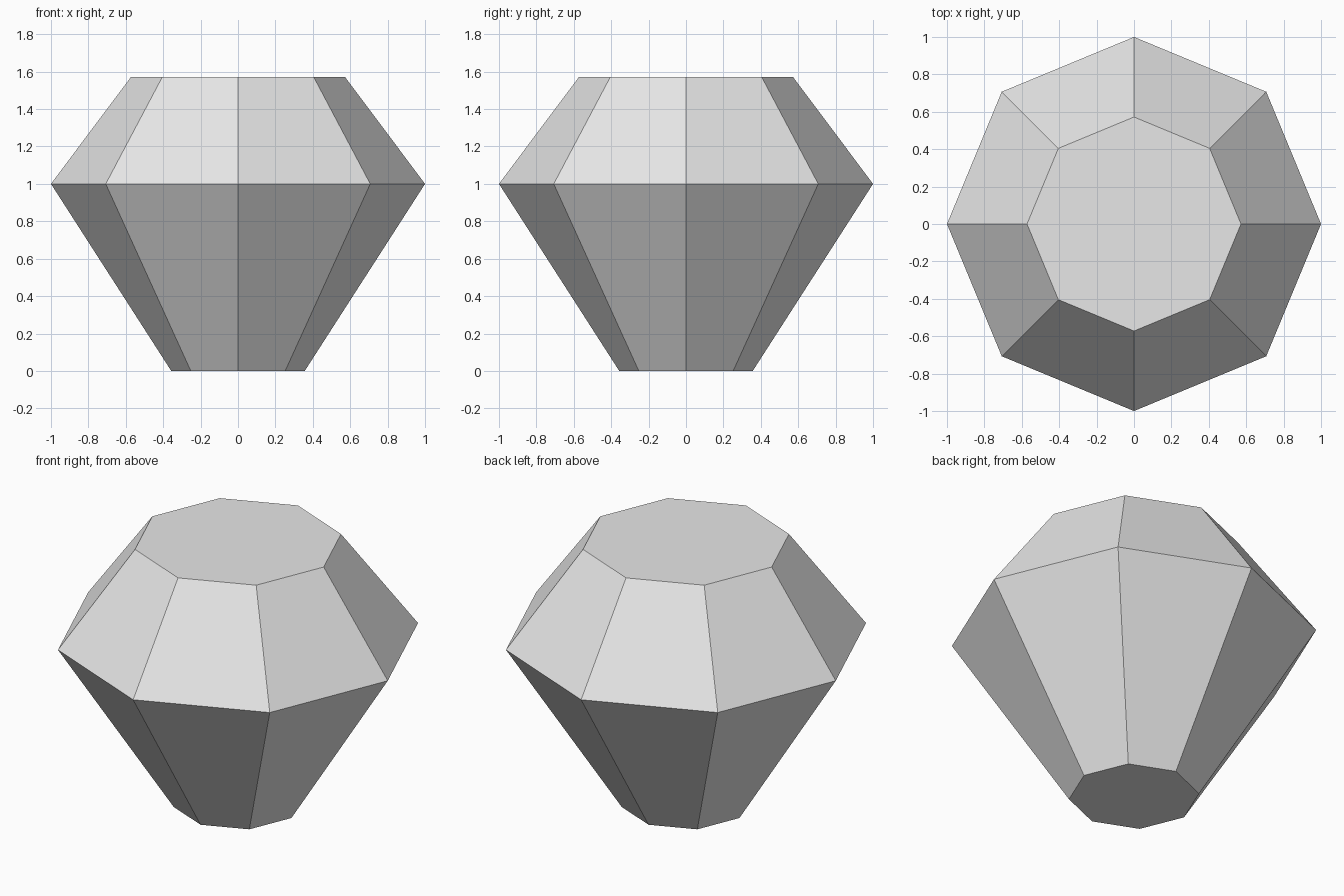
import bpy
import bmesh
from math import cos, sin, pi

# Remove the default cube
cube = bpy.data.objects.get("Cube")
if cube:
    bpy.data.objects.remove(cube, do_unlink=True)

SIDES = 8
PROFILE = [(0.357, 0.0), (1.0, 1.0), (0.572, 1.572)]  # (radius, height): base, girdle, table


def make_material(name, colour):
    mat = bpy.data.materials.new(name)
    mat.use_nodes = True
    mat.diffuse_color = colour
    mat.node_tree.nodes["Principled BSDF"].inputs["Base Color"].default_value = colour
    return mat


def add_ring(bm, radius, height):
    angles = [2 * pi * i / SIDES for i in range(SIDES)]
    return [bm.verts.new((radius * cos(a), radius * sin(a), height)) for a in angles]


# Faceted gem: stacked octagonal rings joined by flat facets
bm = bmesh.new()
rings = [add_ring(bm, r, z) for r, z in PROFILE]
for low, high in zip(rings, rings[1:]):
    for i in range(SIDES):
        j = (i + 1) % SIDES
        bm.faces.new((low[i], low[j], high[j], high[i]))

# Flat base and table
bm.faces.new(reversed(rings[0]))
bm.faces.new(rings[-1])

mesh = bpy.data.meshes.new("gem")
bm.to_mesh(mesh)
bm.free()
mesh.materials.append(make_material("light grey", (0.8, 0.8, 0.8, 1.0)))
gem = bpy.data.objects.new("gem", mesh)
bpy.context.collection.objects.link(gem)
